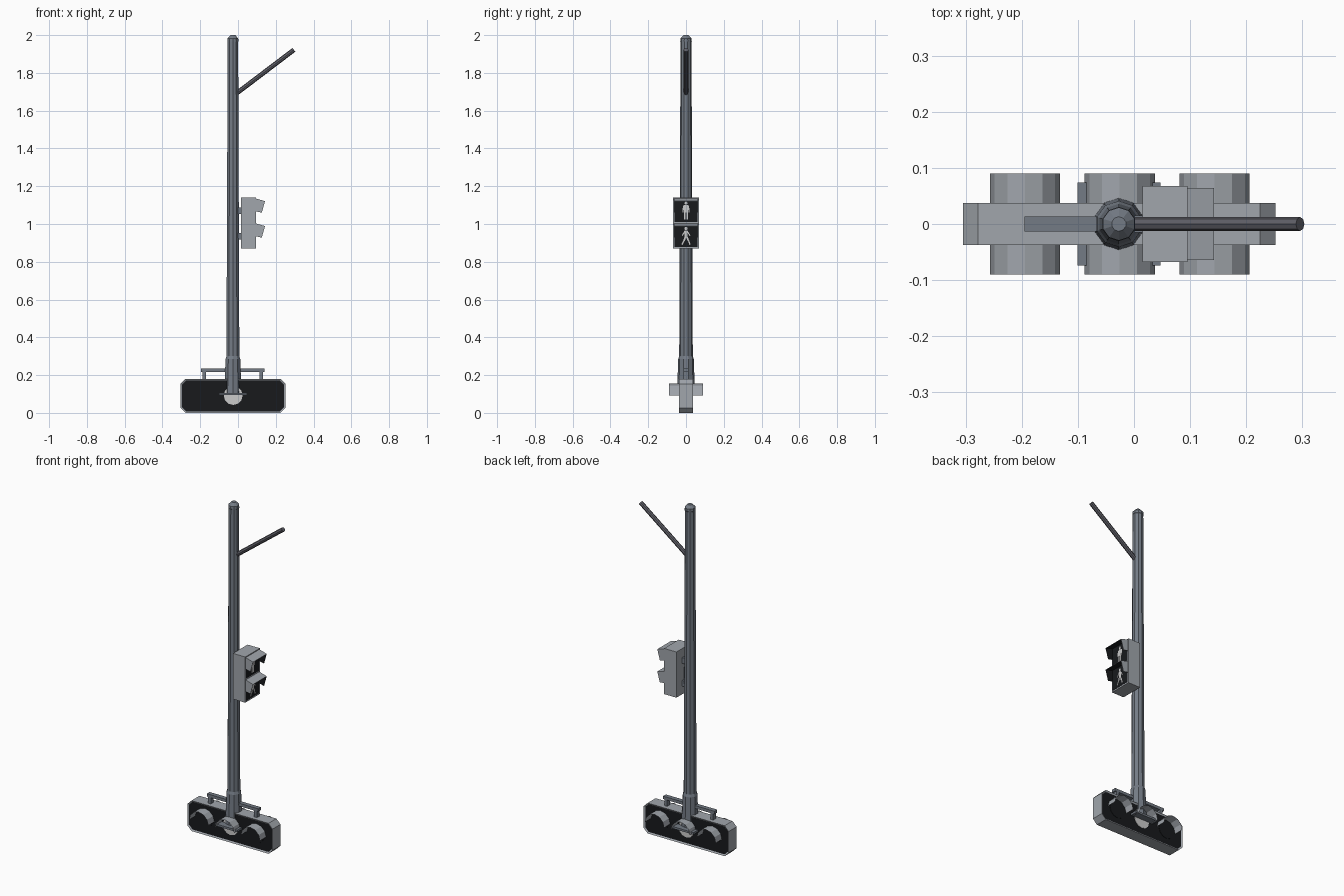
import bpy, bmesh, math
from mathutils import Vector

if "Cube" in bpy.data.objects:
    bpy.data.objects.remove(bpy.data.objects["Cube"])

PX = -0.027   # pole axis


def material(name, c):
    m = bpy.data.materials.new(name)
    m.diffuse_color = (*c, 1)
    return m


DARK = material("dark_face", (0.009, 0.010, 0.012))
PALE = material("pale_lens", (0.72, 0.72, 0.72))
SHELL = material("shell_grey", (0.215, 0.23, 0.25))
STEEL = material("pole_grey", (0.145, 0.165, 0.195))
ARM = material("arm_grey", (0.10, 0.10, 0.118))
for m, k in ((SHELL, 1.65), (STEEL, 1.2), (ARM, 1.2)):
    m.diffuse_color = [c * k for c in m.diffuse_color[:3]] + [1]


def finish(name, bm, mat=SHELL, recalc=True):
    if recalc:
        bmesh.ops.recalc_face_normals(bm, faces=bm.faces)
    me = bpy.data.meshes.new(name)
    bm.to_mesh(me)
    bm.free()
    ob = bpy.data.objects.new(name, me)
    bpy.context.collection.objects.link(ob)
    me.materials.append(mat)
    return ob


def box(name, lo, hi, mat=SHELL):
    bm = bmesh.new()
    bmesh.ops.create_cube(bm, size=1)
    for v in bm.verts:
        v.co = [a + (b - a) * (c + 0.5) for a, b, c in zip(lo, hi, v.co)]
    return finish(name, bm, mat)


def prism(name, pts, offset, mat=SHELL):
    bm = bmesh.new()
    f = bm.faces.new([bm.verts.new(p) for p in pts])
    r = bmesh.ops.extrude_face_region(bm, geom=[f])
    bmesh.ops.translate(bm, vec=offset, verts=[v for v in r["geom"] if isinstance(v, bmesh.types.BMVert)])
    return finish(name, bm, mat)


def lathe(name, profile, sides=10):
    bm = bmesh.new()
    rings = []
    for r, z in profile:
        rings.append([bm.verts.new((PX + r * math.sin(2 * math.pi * i / sides),
                                    r * math.cos(2 * math.pi * i / sides), z)) for i in range(sides)])
    for a, b in zip(rings, rings[1:]):
        for i in range(sides):
            j = (i + 1) % sides
            bm.faces.new((a[i], a[j], b[j], b[i]))
    bm.faces.new(rings[0])
    bm.faces.new(rings[-1])
    return finish(name, bm, STEEL)


def darken(ob, test):
    """Give the faces whose normal passes the test the dark material."""
    ob.data.materials.append(DARK)
    for p in ob.data.polygons:
        if test(p.normal):
            p.material_index = 1


# Pole with stepped base collar, cap and base plate
lathe("pole", [(0.048, 0.1), (0.041, 0.285), (0.036, 0.3), (0.029, 1.965),
               (0.0305, 1.967), (0.0295, 1.983), (0.013, 2.0)])
box("base_plate", (PX - 0.074, -0.074, 0.094), (PX + 0.074, 0.074, 0.106), STEEL)

# Angled arm
a, b = Vector((-0.01, 0, 1.69)), Vector((0.296, 0, 1.922))
bm = bmesh.new()
bmesh.ops.create_cone(bm, cap_ends=True, segments=8, radius1=0.0125, radius2=0.0125, depth=(b - a).length)
bmesh.ops.rotate(bm, verts=bm.verts, matrix=(b - a).to_track_quat('Z', 'Y').to_matrix())
bmesh.ops.translate(bm, verts=bm.verts, vec=(a + b) / 2)
finish("arm", bm, ARM)

# Horizontal signal housing: chamfered prism with recessed dark faces on both sides
X0, X1, H, C, D = -0.305, 0.252, 0.18, 0.027, 0.037
outline = [(X0 + C, 0), (X1 - C, 0), (X1, C), (X1, H - C), (X1 - C, H), (X0 + C, H), (X0, H - C), (X0, C)]
housing = prism("signal_housing", [(x, -D, z) for x, z in outline], (0, 2 * D, 0))
housing.data.materials.append(DARK)
bm = bmesh.new()
bm.from_mesh(housing.data)
for f in [f for f in bm.faces if abs(f.normal.y) > 0.9]:
    bmesh.ops.inset_region(bm, faces=[f], thickness=0.009, depth=0)
    f.material_index = 1
    bmesh.ops.translate(bm, verts=f.verts, vec=-f.normal * 0.005)
bm.to_mesh(housing.data)
bm.free()

# Lenses and half-round hoods, three on each side
R, ZC = 0.0625, 0.092
for s, side in ((-1, "front"), (1, "back")):
    for i in range(3):
        cx = PX + 0.0015 + 0.169 * (i - 1)
        pts = [(cx + 0.05 * math.cos(t * math.pi / 6), s * 0.031, ZC + 0.05 * math.sin(t * math.pi / 6))
               for t in range(12)]
        prism(f"lens_{side}_{i}", pts, (0, s * 0.003, 0), PALE if i == 1 else DARK)
        bm = bmesh.new()
        rows = [[bm.verts.new((cx + R * math.cos(t * math.pi / 6), s * y, ZC + R * math.sin(t * math.pi / 6)))
                 for t in range(7)] for y in (0.032, 0.09)]
        for t in range(6):
            bm.faces.new((rows[0][t], rows[1][t], rows[1][t + 1], rows[0][t + 1]))
        bm.normal_update()
        if sum(f.normal.z for f in bm.faces) < 0:
            bmesh.ops.reverse_faces(bm, faces=bm.faces)
        finish(f"hood_{side}_{i}", bm, recalc=False)

# Mounting rail on top of the housing
box("rail", (-0.195, -0.013, 0.217), (0.141, 0.013, 0.234), STEEL)
for i, x in enumerate((-0.178, 0.124)):
    box(f"rail_leg_{i}", (x - 0.009, -0.013, 0.178), (x + 0.009, 0.013, 0.218), STEEL)

# Pedestrian signal body and brackets
box("walk_signal_body", (0.015, -0.068, 0.87), (0.095, 0.068, 1.14))
for i, z in enumerate((0.935, 1.07)):
    box(f"bracket_{i}", (-0.015, -0.015, z - 0.017), (0.017, 0.015, z + 0.017), STEEL)


def limb(name, p, q, w):
    p, q = Vector((0.097, *p)), Vector((0.097, *q))
    n = (q - p).cross(Vector((1, 0, 0))).normalized() * w / 2
    prism(name, [p + n, q + n, q - n, p - n], (0.001, 0, 0), PALE)


def head(name, y, z):
    prism(name, [(0.097, y + 0.0085 * math.cos(k * math.pi / 4), z + 0.0085 * math.sin(k * math.pi / 4))
                 for k in range(8)], (0.001, 0, 0), PALE)


# Dark windows and visors (sloped top and two side cheeks, dark inside)
for name, zc in (("upper", 1.07), ("lower", 0.938)):
    box(f"window_{name}", (0.094, -0.061, zc - 0.06), (0.096, 0.061, zc + 0.062), DARK)
    t = zc + 0.065
    cheek = [(0.094, t), (0.143, t - 0.014), (0.126, t - 0.075), (0.094, t - 0.068)]
    for s in (-1, 1):
        ob = prism(f"visor_cheek_{name}_{s}", [(x, s * 0.064, z) for x, z in cheek], (0, -s * 0.002, 0))
        darken(ob, lambda n: n.y * s < -0.9)
    top = [(0.094, t), (0.143, t - 0.014), (0.143, t - 0.016), (0.094, t - 0.002)]
    darken(prism(f"visor_top_{name}", [(x, -0.064, z) for x, z in top], (0, 0.128, 0)), lambda n: n.z < -0.5)

# Standing figure
head("stand_head", 0, 1.11)
limb("stand_torso", (0, 1.1), (0, 1.06), 0.022)
for s in (-1, 1):
    limb(f"stand_arm_{s}", (s * 0.013, 1.098), (s * 0.016, 1.062), 0.006)
    limb(f"stand_leg_{s}", (s * 0.006, 1.061), (s * 0.006, 1.024), 0.009)

# Walking figure
head("walk_head", 0, 0.976)
limb("walk_torso", (0, 0.966), (0, 0.93), 0.016)
for i, (p, q, w) in enumerate([
        ((0.005, 0.964), (0.022, 0.938), 0.006), ((-0.005, 0.964), (-0.020, 0.938), 0.006),
        ((0.003, 0.933), (0.013, 0.912), 0.009), ((0.013, 0.914), (0.021, 0.89), 0.007),
        ((-0.003, 0.933), (-0.011, 0.91), 0.009), ((-0.010, 0.914), (-0.022, 0.891), 0.007)]):
    limb(f"walk_limb_{i}", p, q, w)

for m in bpy.data.materials:
    if m.users and not m.is_grease_pencil:
        m.use_nodes = True
        m.node_tree.nodes["Principled BSDF"].inputs["Base Color"].default_value = m.diffuse_color
